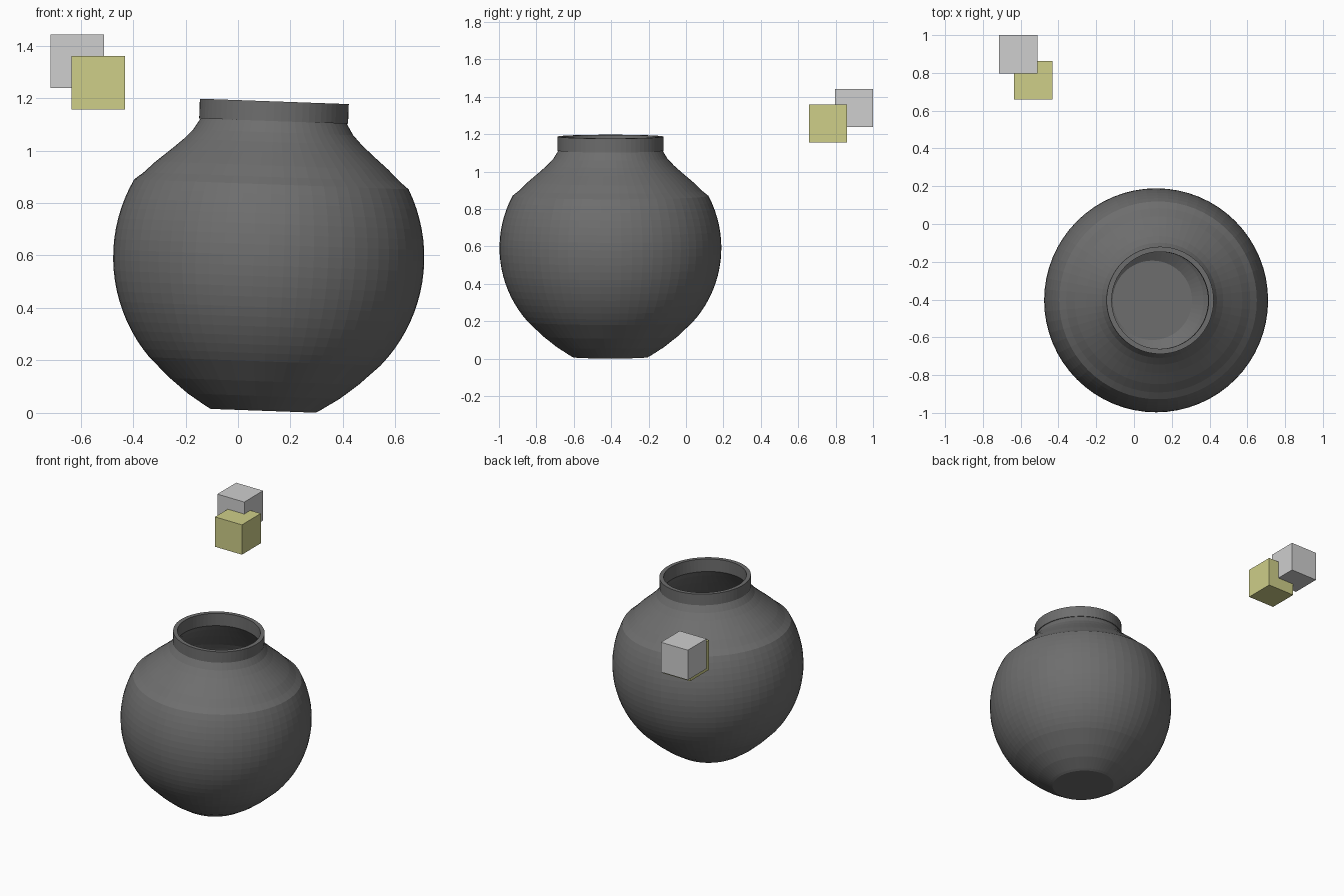
import bpy, bmesh
from math import sin, cos, radians, pi
from mathutils import Matrix, Vector

old = bpy.data.objects.get("Cube")
if old:
    bpy.data.objects.remove(old, do_unlink=True)


def material(name, rgb):
    mat = bpy.data.materials.new(name)
    mat.use_nodes = True
    color = (*rgb, 1.0)
    mat.diffuse_color = color
    mat.node_tree.nodes["Principled BSDF"].inputs["Base Color"].default_value = color
    return mat


def add_object(name, bm, mat):
    bmesh.ops.recalc_face_normals(bm, faces=bm.faces[:])
    mesh = bpy.data.meshes.new(name)
    bm.to_mesh(mesh)
    bm.free()
    mesh.materials.append(mat)
    obj = bpy.data.objects.new(name, mesh)
    bpy.context.collection.objects.link(obj)
    return obj


def lathe(name, profile, mat, steps=64):
    bm = bmesh.new()
    verts = [bm.verts.new((r, 0, h)) for r, h in profile]
    edges = [bm.edges.new(pair) for pair in zip(verts, verts[1:])]
    bmesh.ops.spin(bm, geom=verts + edges, cent=(0, 0, 0), axis=(0, 0, 1),
                   angle=2 * pi, steps=steps, use_duplicate=False)
    bmesh.ops.remove_doubles(bm, verts=bm.verts[:], dist=0.0005)
    return add_object(name, bm, mat)


def arc(radius, height, start, end, steps):
    # points of a round belly between two latitudes
    angles = [radians(start + (end - start) * i / steps) for i in range(steps + 1)]
    return [(radius * cos(a), height + radius * sin(a)) for a in angles]


charcoal = material("charcoal", (0.155, 0.155, 0.155))
pale_grey = material("pale grey", (0.62, 0.62, 0.62))
olive = material("olive yellow", (0.62, 0.62, 0.25))

# Vase: outside from the base up, over the collar, then back down inside
outer = [(0, 0), (0.2, 0), (0.215, 0.008), (0.29, 0.056), (0.36, 0.112)]
outer += arc(0.593, 0.585, -42, 28, 18)
outer += [(0.488, 0.892), (0.444, 0.935), (0.385, 0.985), (0.34, 1.025),
          (0.305, 1.062), (0.285, 1.095), (0.279, 1.105)]
collar = [(0.284, 1.105), (0.284, 1.18), (0.257, 1.18), (0.257, 1.095)]
inner = [(0.285, 1.055), (0.36, 0.975), (0.462, 0.88)]
inner += arc(0.568, 0.585, 27, -42, 18)
inner += [(0.34, 0.13), (0.27, 0.07), (0.21, 0.03), (0, 0.03)]
vase = lathe("vase", outer + collar + inner, charcoal)
vase.matrix_world = Matrix.Translation((0.096, -0.404, 0.008)) @ Matrix.Rotation(0.036, 4, "Y")

# Two overlapping floating cubes
for name, center, mat in (("grey_cube", (-0.612, 0.898, 1.34), pale_grey),
                          ("olive_cube", (-0.533, 0.76, 1.258), olive)):
    bm = bmesh.new()
    bmesh.ops.create_cube(bm, size=0.204, matrix=Matrix.Translation(Vector(center)))
    add_object(name, bm, mat)
